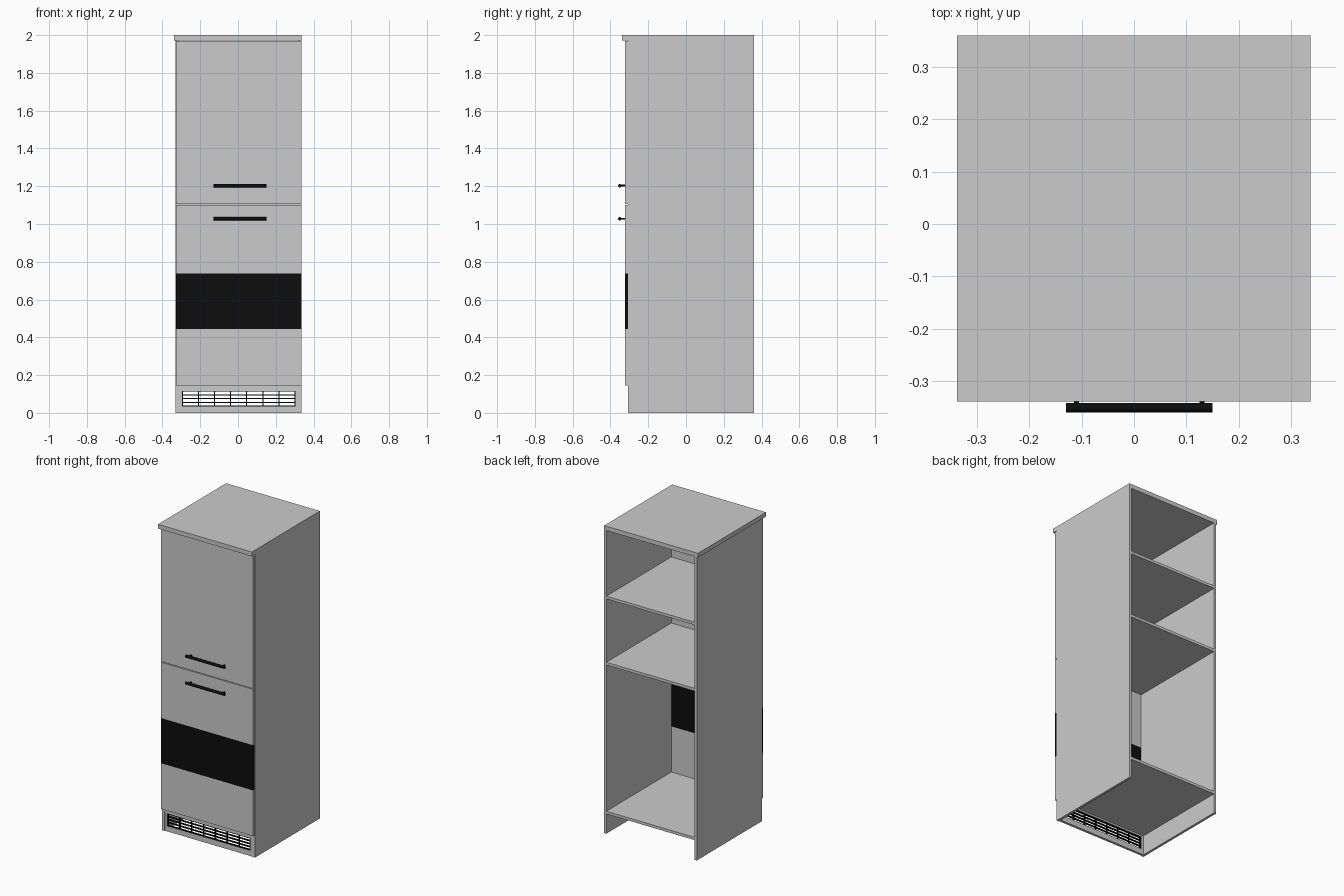
import bpy, math

if "Cube" in bpy.data.objects:
    bpy.data.objects.remove(bpy.data.objects["Cube"])

XL, XR = -0.33, 0.337          # carcass left / right
YF, YB = -0.308, 0.36          # carcass front / back
T = 0.016                      # board thickness
XC = (XL + XR) / 2

black = bpy.data.materials.new("black")
black.diffuse_color = (0.004, 0.004, 0.004, 1)
black.use_nodes = True
black.node_tree.nodes["Principled BSDF"].inputs["Base Color"].default_value = black.diffuse_color


def box(name, x0, x1, y0, y1, z0, z1, mat=None):
    bpy.ops.mesh.primitive_cube_add(
        size=1, location=((x0 + x1) / 2, (y0 + y1) / 2, (z0 + z1) / 2))
    ob = bpy.context.object
    ob.name = name
    ob.scale = (x1 - x0, y1 - y0, z1 - z0)
    bpy.ops.object.transform_apply(location=False, rotation=False, scale=True)
    if mat:
        ob.data.materials.append(mat)
    return ob


def rod(name, loc, radius, length, rot):
    bpy.ops.mesh.primitive_cylinder_add(
        vertices=24, radius=radius, depth=length, location=loc, rotation=rot)
    ob = bpy.context.object
    ob.name = name
    ob.data.materials.append(black)
    bpy.ops.object.shade_smooth_by_angle()
    return ob


# Carcass: sides, overhanging top, shelves (open at the back)
Z_TOP = 1.972
box("left_side", XL, XL + T, YF, YB, 0, Z_TOP)
box("right_side", XR - T, XR, YF, YB, 0, Z_TOP)
box("top_board", -0.338, XR, -0.339, YB, Z_TOP, 2.0)
for name, z in (("bottom_board", 0.146), ("middle_shelf", 1.115), ("upper_shelf", 1.545)):
    box(name, XL + T, XR - T, YF, YB, z - 0.018, z)

# Doors: lower one carries a dark glass band through its full thickness
YD = -0.324
DX0, DX1 = XL + 0.001, XR - 0.002
box("upper_door", DX0, DX1, YD, YF, 1.105, Z_TOP - 0.002)
box("lower_door_top", DX0, DX1, YD, YF, 0.737, 1.1)
box("door_glass", DX0, DX1, YD, YF, 0.443, 0.737, black)
box("lower_door_base", DX0, DX1, YD, YF, 0.146, 0.443)

# Bar handles on two posts each
for part, z in (("upper", 1.203), ("lower", 1.028)):
    rod(part + "_handle_bar", (0.01, -0.351, z), 0.009, 0.28, (0, math.pi / 2, 0))
    for side in (-1, 1):
        rod(part + "_handle_post", (0.01 + side * 0.12, -0.336, z), 0.005, 0.026,
            (math.pi / 2, 0, 0))

# Plinth as a frame around the vent opening
PY0, PY1 = YF + 0.004, YF + 0.02
HX0, HX1, HZ0, HZ1 = XC - 0.301, XC + 0.301, 0.034, 0.117
box("plinth_bottom", XL + T, XR - T, PY0, PY1, 0, HZ0)
box("plinth_top", XL + T, XR - T, PY0, PY1, HZ1, 0.128)
box("plinth_left", XL + T, HX0, PY0, PY1, HZ0, HZ1)
box("plinth_right", HX1, XR - T, PY0, PY1, HZ0, HZ1)

# Vent grille: black rim, slats and dividers with open gaps
R = 0.005
GY0, GY1 = PY0 + 0.001, PY1 - 0.003
for i in range(5):
    z = HZ0 + R / 2 + (HZ1 - HZ0 - R) * i / 4
    box("vent_slat", HX0, HX1, GY0, GY1, z - R / 2, z + R / 2, black)
for i in range(8):
    x = HX0 + R / 2 + (HX1 - HX0 - R) * i / 7
    box("vent_divider", x - R / 2, x + R / 2, GY0 + 0.001, GY1 - 0.001, HZ0, HZ1, black)
